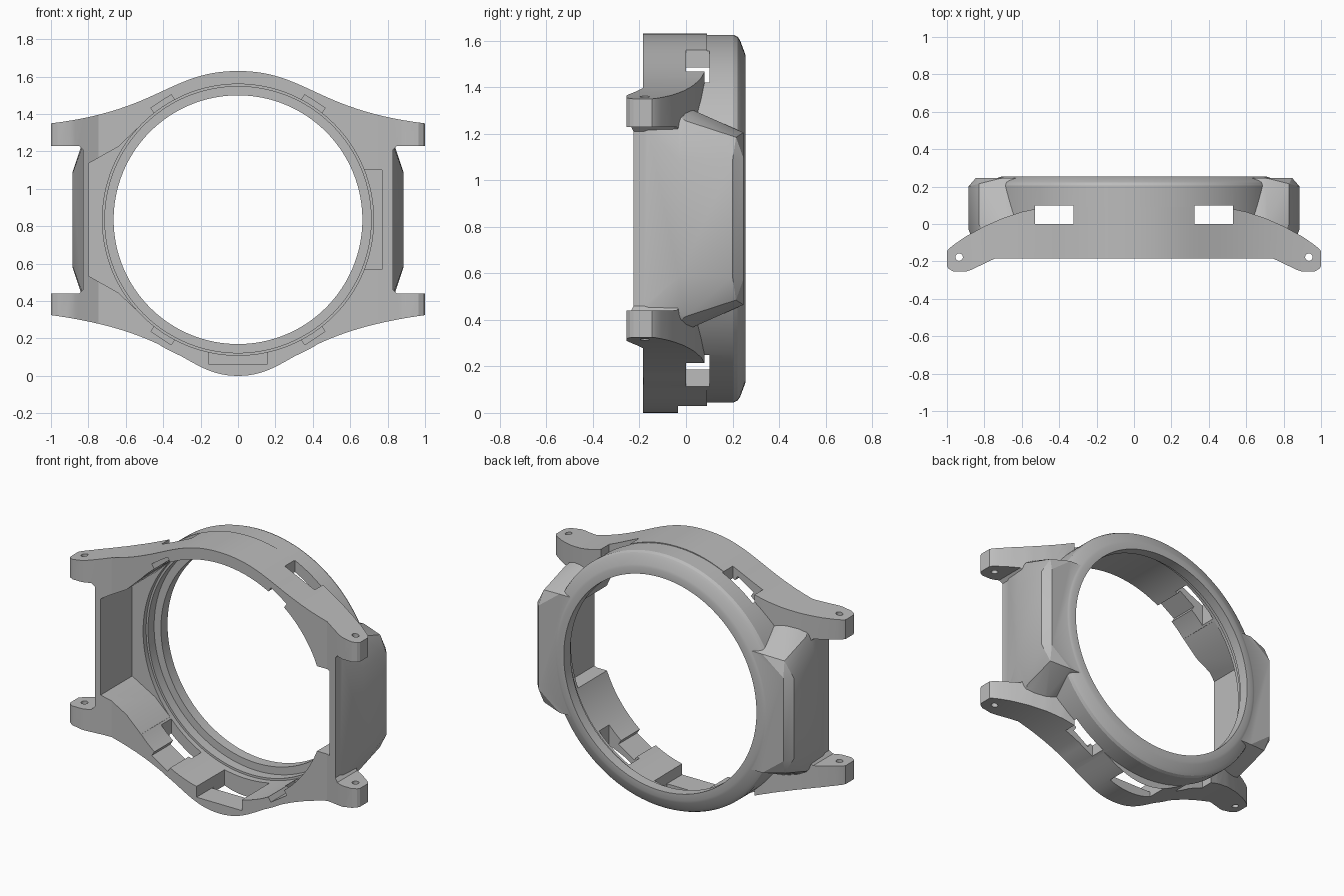
import bpy, bmesh, math
from mathutils import Vector
from mathutils.geometry import interpolate_bezier

if "Cube" in bpy.data.objects:
    bpy.data.objects.remove(bpy.data.objects["Cube"])

CZ = 0.835  # height of the ring axis

grey = bpy.data.materials.new("case_grey")
grey.use_nodes = True
grey.diffuse_color = (0.5, 0.5, 0.5, 1)
grey.node_tree.nodes["Principled BSDF"].inputs["Base Color"].default_value = (0.5, 0.5, 0.5, 1)


def finish(name, bm):
    bmesh.ops.recalc_face_normals(bm, faces=bm.faces)
    mesh = bpy.data.meshes.new(name)
    bm.to_mesh(mesh)
    bm.free()
    mesh.materials.append(grey)
    obj = bpy.data.objects.new(name, mesh)
    bpy.context.collection.objects.link(obj)
    return obj


def prism(name, points, lo, hi, axis="y"):
    """Extrude a flat outline along y (points are x, z) or z (points are x, y)."""
    bm = bmesh.new()
    place = (lambda p, d: (p[0], d, p[1])) if axis == "y" else (lambda p, d: (p[0], p[1], d))
    face = bm.faces.new([bm.verts.new(place(p, lo)) for p in points])
    ext = bmesh.ops.extrude_face_region(bm, geom=[face])
    move = Vector(place((0, 0), hi - lo))
    bmesh.ops.translate(bm, vec=move, verts=[v for v in ext["geom"] if isinstance(v, bmesh.types.BMVert)])
    return finish(name, bm)


def box(name, x, y, z):
    return prism(name, [(x[0], z[0]), (x[1], z[0]), (x[1], z[1]), (x[0], z[1])], y[0], y[1])


def lathe(name, profile, steps=128):
    """Turn a (radius, y) profile around the ring axis; its ends lie on the axis."""
    bm = bmesh.new()
    rows = []
    for r, y in profile:
        n = 1 if r == 0 else steps
        rows.append([bm.verts.new((r * math.cos(math.tau * i / steps), y,
                                   CZ + r * math.sin(math.tau * i / steps))) for i in range(n)])
    for a, b in zip(rows, rows[1:]):
        for i in range(steps):
            j = (i + 1) % steps
            loop = [a[i % len(a)], a[j % len(a)], b[j % len(b)], b[i % len(b)]]
            bm.faces.new(list(dict.fromkeys(loop)))
    return finish(name, bm)


def combine(target, tool, operation):
    mod = target.modifiers.new(operation, "BOOLEAN")
    mod.operation = operation
    mod.solver = "EXACT"
    mod.object = tool
    bpy.ops.object.select_all(action="DESELECT")
    bpy.context.view_layer.objects.active = target
    target.select_set(True)
    bpy.ops.object.modifier_apply(modifier=mod.name)
    bpy.data.objects.remove(tool)


def curve(*handles):
    return [tuple(p) for p in interpolate_bezier(*[Vector(h) for h in handles], 28)]


def mirrored(half):
    return half + [(-x, v) for x, v in reversed(half) if x > 0.0001]


# Frame with four lugs: front outline cut to the curved plan of the lugs
upper = curve((0, 1.63), (0.36, 1.63), (0.42, 1.42), (1, 1.35))
lower = curve((0, 0), (0.28, 0), (0.3, 0.23), (1, 0.325))
half = upper + [(1, 1.23), (0.85, 1.23), (0.83, 1.21), (0.83, 0.46), (0.85, 0.44), (1, 0.44)] + lower[::-1]
case = prism("watch_case", mirrored(half), -0.4, 0.4)

plan = [(0, 0.09), (0.45, 0.09), (0.53, 0.08), (0.6, 0.065), (0.7, 0.032), (0.8, -0.012),
        (0.9, -0.067), (0.96, -0.108), (0.99, -0.132), (1.01, -0.16), (1.01, -0.21),
        (0.99, -0.24), (0.965, -0.255), (0.9, -0.255), (0.87, -0.245), (0.745, -0.185), (0, -0.185)]
combine(case, prism("lug_plan", mirrored(plan), -1, 3, "z"), "INTERSECT")

# Round body with rounded bezel edge
combine(case, lathe("ring_body", [(0, -0.182), (0.79, -0.182), (0.79, 0.205), (0.782, 0.222),
                                  (0.765, 0.233), (0.72, 0.25), (0.705, 0.255), (0, 0.255)]), "UNION")

# Faceted side guards: (x, y, half height)
guard = [(0.5, -0.183, 0.54), (0.73, -0.183, 0.54), (0.829, -0.183, 0.4), (0.884, -0.03, 0.25),
         (0.886, 0.2, 0.25), (0.83, 0.0, 0.42), (0.83, 0.215, 0.35), (0.845, 0.247, 0.26),
         (0.7, 0.247, 0.37), (0.7, 0.0, 0.48), (0.5, 0.247, 0.37)]
for side, name in ((1, "left_guard"), (-1, "right_guard")):
    bm = bmesh.new()
    for x, y, h in guard:
        for s in (1, -1):
            bm.verts.new((side * x, y, CZ + s * h))
    hull = bmesh.ops.convex_hull(bm, input=bm.verts)
    bmesh.ops.delete(bm, geom=[v for v in bm.verts if not v.link_faces], context="VERTS")
    bmesh.ops.dissolve_limit(bm, angle_limit=0.02, verts=bm.verts, edges=bm.edges)
    combine(case, finish(name, bm), "UNION")

# Stepped round cavity and window opening
combine(case, lathe("cavity", [(0, -0.5), (0.725, -0.5), (0.725, 0.13), (0.712, 0.13), (0.712, 0.19),
                               (0.665, 0.19), (0.665, 0.5), (0, 0.5)]), "DIFFERENCE")

# Side pockets of the cavity
pocket = [(-0.8, 0.535), (-0.8, 1.135), (-0.64, 1.225), (-0.54, 1.32), (-0.3, 1.32),
          (-0.3, 0.35), (-0.54, 0.35), (-0.64, 0.445)]
combine(case, prism("right_pocket", pocket, -0.5, 0.1), "DIFFERENCE")
combine(case, box("left_pocket", (0.3, 0.77), (-0.5, 0.1), (0.57, 1.1)), "DIFFERENCE")

# Clip slots, clip notches and strap pin holes
for side in (1, -1):
    a, b = sorted((side * 0.323, side * 0.53))
    combine(case, box("clip_slot", (a, b), (0, 0.1), (-0.5, 2.5)), "DIFFERENCE")
    for up in (1, -1):
        angle = math.radians(57)
        out = Vector((side * math.cos(angle), up * math.sin(angle)))
        along = Vector((-out.y, out.x))
        corners = [out * r + along * t for r, t in ((0.68, -0.065), (0.755, -0.065), (0.755, 0.065), (0.68, 0.065))]
        combine(case, prism("clip_notch", [(c.x, c.y + CZ) for c in corners], -0.5, 0.05), "DIFFERENCE")
    pin = [(side * 0.935 + 0.02 * math.cos(math.tau * i / 20), -0.177 + 0.02 * math.sin(math.tau * i / 20))
           for i in range(20)]
    combine(case, prism("pin_hole", pin, -0.5, 2.5, "z"), "DIFFERENCE")

# Port opening in the bottom and the recess behind it
combine(case, box("port", (-0.155, 0.155), (-0.035, 0.09), (-0.5, 0.3)), "DIFFERENCE")
combine(case, box("port_recess", (-0.156, 0.156), (-0.5, 0.0), (0.06, 0.3)), "DIFFERENCE")

# Smooth curves, crisp machined edges
bpy.ops.object.select_all(action="DESELECT")
case.select_set(True)
bpy.context.view_layer.objects.active = case
bpy.ops.object.shade_smooth_by_angle(angle=math.radians(25))
